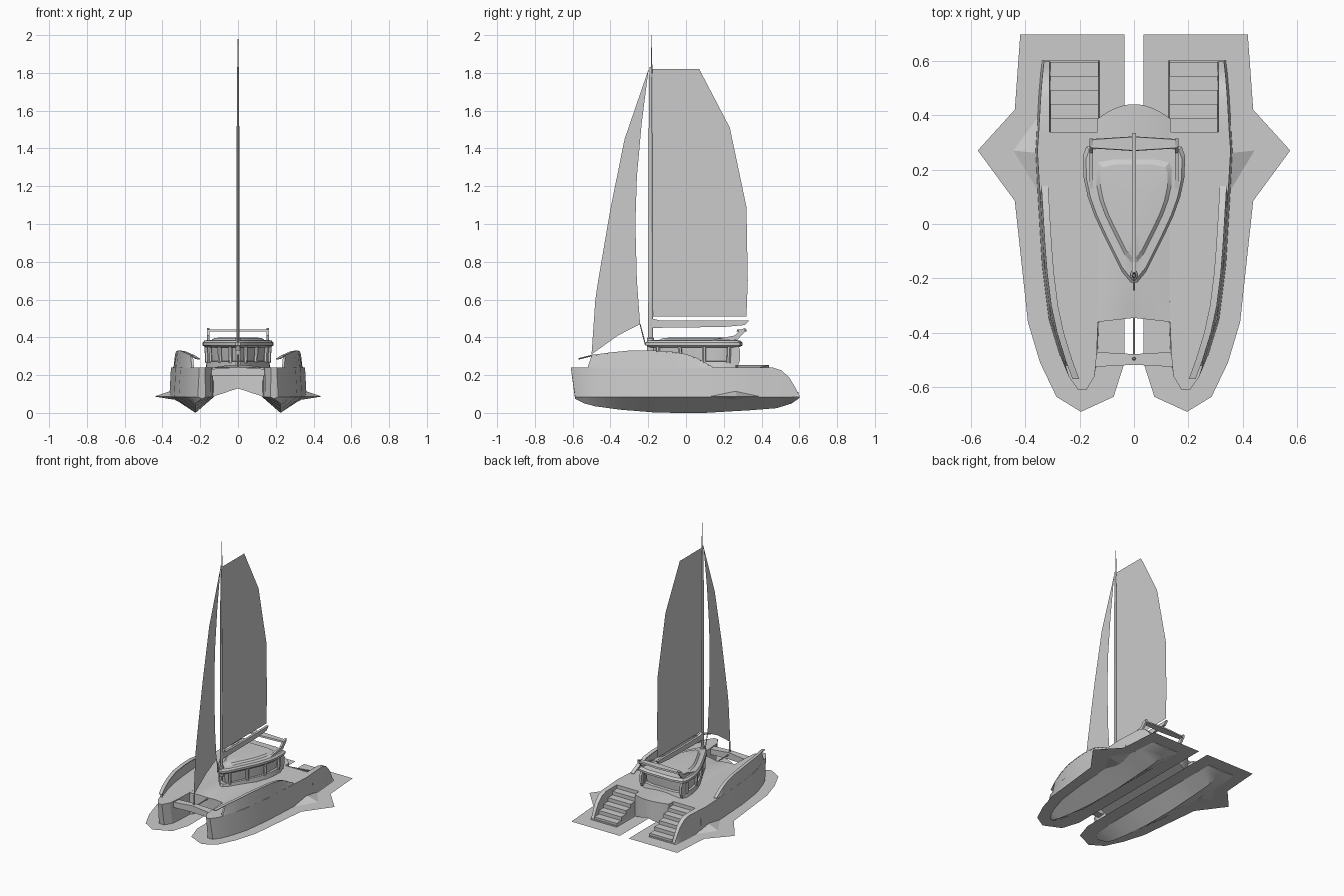
import bpy, bmesh, math
from mathutils import Vector

if "Cube" in bpy.data.objects:
    bpy.data.objects.remove(bpy.data.objects["Cube"])

grey = bpy.data.materials.new("light_grey")
grey.diffuse_color = (0.6, 0.6, 0.6, 1)
grey.use_nodes = True
grey.node_tree.nodes["Principled BSDF"].inputs["Base Color"].default_value = grey.diffuse_color


def make(name, verts, faces, mirror=False, smooth=True):
    me = bpy.data.meshes.new(name)
    me.from_pydata([tuple(v) for v in verts], [], faces)
    bm = bmesh.new()
    bm.from_mesh(me)
    bmesh.ops.recalc_face_normals(bm, faces=bm.faces)
    bm.to_mesh(me)
    bm.free()
    me.materials.append(grey)
    ob = bpy.data.objects.new(name, me)
    bpy.context.collection.objects.link(ob)
    if mirror:
        ob.modifiers.new("Mirror", 'MIRROR')
    if smooth:
        bpy.ops.object.select_all(action='DESELECT')
        ob.select_set(True)
        bpy.context.view_layer.objects.active = ob
        bpy.ops.object.shade_smooth_by_angle(angle=math.radians(25))
    return ob


def loft(name, rings, mirror=False, smooth=True):
    """Skin closed rings of equal length and cap both ends."""
    n = len(rings[0])
    verts = [p for r in rings for p in r]
    faces = [(i * n + j, i * n + (j + 1) % n, (i + 1) * n + (j + 1) % n, (i + 1) * n + j)
             for i in range(len(rings) - 1) for j in range(n)]
    faces += [tuple(range(n)), tuple(range(len(verts) - n, len(verts)))]
    return make(name, verts, faces, mirror, smooth)


def side_prism(name, yz, x0, x1, mirror=False):
    return loft(name, [[(x, y, z) for y, z in yz] for x in (x0, x1)], mirror, False)


def box(name, x0, x1, y0, y1, z0, z1, mirror=False):
    return side_prism(name, [(y0, z0), (y1, z0), (y1, z1), (y0, z1)], x0, x1, mirror)


def tube(name, p, q, r0, r1, mirror=False, n=8):
    p, q = Vector(p), Vector(q)
    rot = (q - p).to_track_quat('Z', 'Y')
    ring = lambda c, r: [c + rot @ Vector((r * math.cos(2 * math.pi * k / n),
                                           r * math.sin(2 * math.pi * k / n), 0)) for k in range(n)]
    return loft(name, [ring(p, r0), ring(q, r1)], mirror)


def interp(table, y, col=1):
    for a, b in zip(table, table[1:]):
        if y <= b[0]:
            t = max(0, (y - a[0]) / (b[0] - a[0]))
            return a[col] + t * (b[col] - a[col])
    return table[-1][col]


# Hulls: y, outer x, inner x, keel z, deck z
stations = [(-.61, .205, .175, .075, .24), (-.56, .24, .145, .05, .24), (-.48, .265, .137, .035, .24),
            (-.35, .305, .132, .017, .24), (-.15, .33, .13, .001, .24), (.1, .345, .13, 0, .24),
            (.27, .355, .13, .01, .24), (.338, .35, .13, .014, .24), (.34, .35, .13, .014, .1),
            (.48, .342, .13, .025, .1), (.56, .335, .13, .05, .1), (.6, .33, .13, .078, .095)]
rings = []
for y, xo, xi, zk, zt in stations:
    low = y * .963 if y < -.5 else y
    rings.append([(xo, y, zt), (xo + .008, low, .085), (.225 if y > -.6 else .19, low, zk),
                  (xi - .003, low, .085), (xi, y, zt)])
loft("hulls", rings, True)

# Stern: curved outer walls and boarding steps
wall = [(.335, .24), (.46, .24), (.505, .225), (.545, .19), (.575, .14), (.6, .09)]
loft("stern_walls", [[(.305, y, .085), (interp(stations, y) + .006, y, .085),
                      (interp(stations, y), y, z), (.31, y, z)] for y, z in wall], True)
for k in range(5):
    box(f"stern_step_{k + 1}", .13, .307, .338, .39 + k * .0515, .09, .215 - k * .026, True)

# Raised bulwarks with a flat cap rail
sheer = [(-.57, .285), (-.5, .302), (-.4, .315), (-.3, .325), (-.18, .325), (-.08, .32),
         (.0, .307), (.06, .285), (.1, .262), (.14, .24)]
bul = [(y, z if y > -.51 else .245) for y, z in sheer if y > -.57]
bul.insert(0, (-.52, .243))
loft("bulwarks", [[(interp(stations, y), y, .235), (interp(stations, y) - .008, y, max(z, .237)),
                   (interp(stations, y) - .02, y, max(z, .237)), (interp(stations, y) - .014, y, .235)]
                  for y, z in bul], True)
loft("cap_rails", [[(interp(stations, y) + a, y, z + b)
                    for a, b in ((-.007, 0), (-.007, .005), (-.032, .002), (-.032, -.003))]
                   for y, z in sheer], True)

# Bridge deck with arched underside and rounded aft edge
rings = []
for k in range(-6, 7):
    x = k * .0225
    u = abs(x) / .135
    yf, yr = -.345 - .015 * u, .44 - .055 * u ** 2
    zt, zb = .254 - .015 * u ** 2, .13 - .045 * u
    rings.append([(x, yf, zt - .02 * (1 - u)), (x, -.2, zt), (x, yr, zt), (x, yr, zb), (x, yf, zb)])
loft("bridge_deck", rings)

# Bow crossbeam and forestay fitting
loft("bow_crossbeam", [[(x, -.525 + d, .195), (x, -.47 - d, .195), (x, -.47 - d, z), (x, -.525 + d, z)]
                       for x, d, z in ((-.145, 0, .232), (0, .008, .242), (.145, 0, .232))])
tube("forestay_fitting", (0, -.495, .2), (0, -.495, .31), .008, .004)
tube("bow_strut", (0, -.5, .225), (0, -.34, .225), .004, .004)

# Cabin: teardrop plan with set-back window band and overhanging roof
plan = [(.012, -.215), (.045, -.175), (.075, -.115), (.11, -.045), (.145, .03), (.17, .1),
        (.185, .17), (.188, .25), (.175, .285), (.1, .3)]


def cabin_ring(z, s):
    half = [(x * s, .06 + (y - .06) * s, z) for x, y in plan]
    return half + [(-x, y, z) for x, y, z in reversed(half)]


loft("cabin", [cabin_ring(z, s) for z, s in
               ((.24, .91), (.272, .88), (.274, .8), (.348, .83))])
loft("cabin_roof", [cabin_ring(z, s) for z, s in
                    ((.345, .9), (.358, 1), (.372, 1), (.384, .94), (.386, .74), (.397, .66), (.4, .35))])
for k in (1, 3, 5, 7, 8):
    lo, hi = cabin_ring(.265, .865)[k], cabin_ring(.352, .89)[k]
    tube(f"cabin_pillar_{k}", lo, hi, .011, .011, True, 6)

# Rounded aft side screens of the cabin
side_prism("aft_side_screen", [(.225, .25), (.275, .25), (.285, .275), (.287, .33), (.275, .36), (.225, .36)],
           .15, .166, True)

# Aft arch over the cockpit
side_prism("arch_arm", [(.13, .385), (.2, .398), (.26, .41), (.285, .44), (.315, .45),
                        (.31, .428), (.275, .39), (.22, .375)], .15, .164, True)
loft("arch_beam", [[(x, .268 + d, .43), (x, .322 - d, .43), (x, .32 - d, .441), (x, .27 + d, .441)]
                   for x, d in ((-.158, .01), (0, 0), (.158, .01))])

# Mast, masthead rod, boom and sheet
loft("mast", [[(.009 * s * math.cos(a), -.188 + .013 * s * math.sin(a), z)
               for a in (k * math.pi / 5 for k in range(10))]
              for z, s in ((.33, 1.6), (.395, 1.5), (.4, 1), (1.5, .75), (1.83, .5))])
tube("masthead_rod", (0, -.182, 1.8), (0, -.182, 2.0), .004, .001)
side_prism("boom", [(-.18, .45), (.2, .455), (.31, .465), (.335, .49), (0, .488), (-.14, .49), (-.18, .5)],
           -.008, .008)
tube("jib_sheet", (0, -.243, .47), (0, -.215, .36), .003, .003)


# Sails as thin flat sheets
def sheet(name, pts, mirror=False):
    return make(name, pts, [tuple(range(len(pts)))], mirror, False)


sheet("mainsail", [(0, y, z) for y, z in
                   ((-.178, .51), (.32, .51), (.327, .7), (.32, 1.09), (.232, 1.51), (.07, 1.82), (-.178, 1.82))])
sheet("jib", [(0, y, z) for y, z in
              ((-.198, 1.82), (-.325, 1.45), (-.4, 1.08), (-.465, .7), (-.48, .6), (-.5, .31), (-.36, .41),
               (-.243, .47), (-.26, .7), (-.268, 1.0), (-.26, 1.25), (-.235, 1.53))])

# Water wash around each hull, with a raised side wave
sheet("wash_sheet", [(x, y, .086) for x, y in
                     ((.035, .697), (.418, .697), (.438, .42), (.574, .27), (.438, .085), (.39, -.36),
                      (.345, -.51), (.285, -.635), (.195, -.69), (.075, -.635), (.035, -.51))], True)
make("side_wave", [(.34, .1, .086), (.34, .41, .086), (.345, .26, .12), (.443, .27, .087), (.34, .26, .07)],
     [(0, 3, 2), (3, 1, 2), (0, 4, 3), (3, 4, 1), (0, 2, 4), (2, 1, 4)], True, False)
